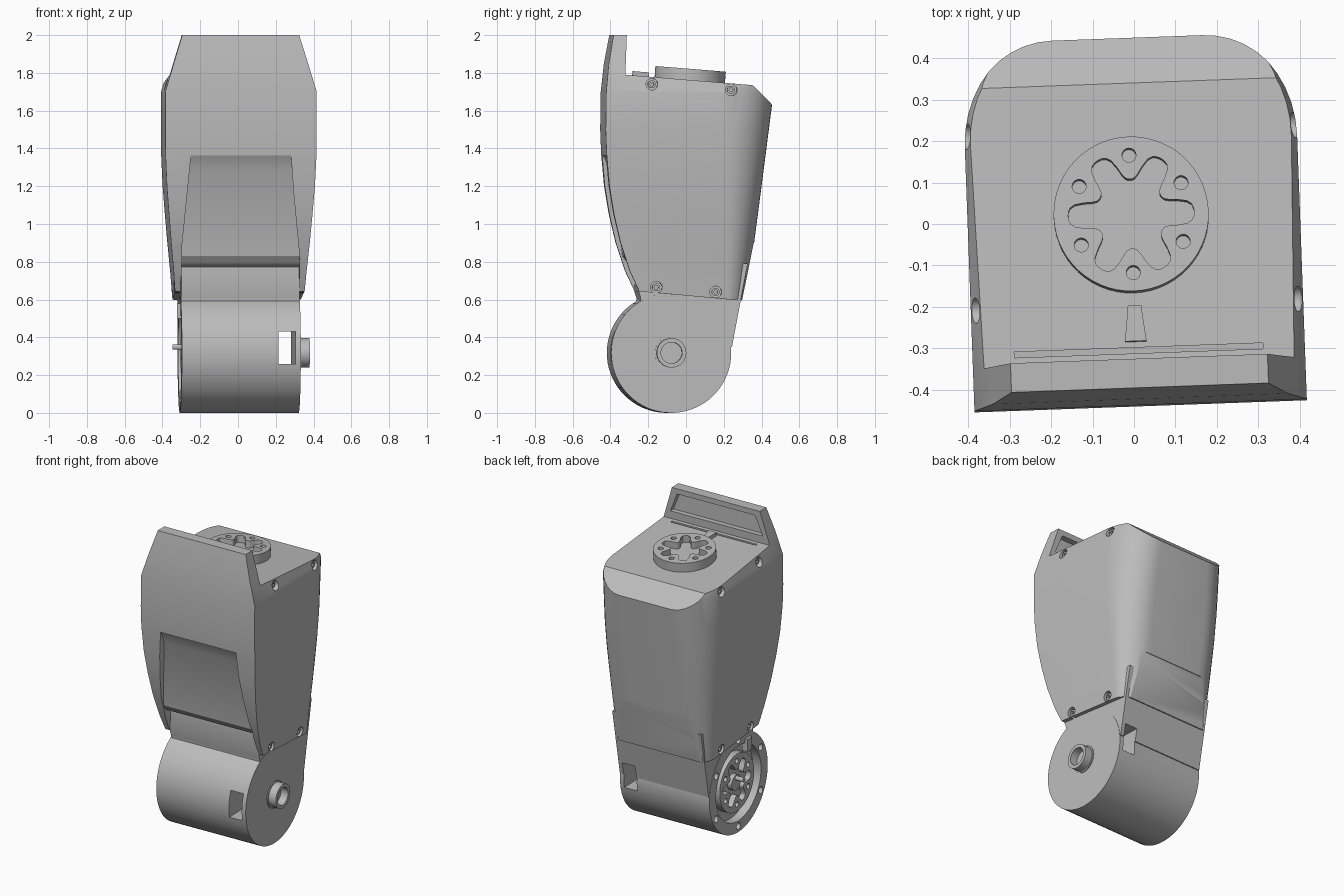
import bpy, bmesh, math
from math import sin, cos, pi, radians
from mathutils import Matrix, Vector

old = bpy.data.objects.get("Cube")
if old:
    bpy.data.objects.remove(old, do_unlink=True)

grey = bpy.data.materials.new("light_grey")
grey.use_nodes = True
grey.diffuse_color = (0.5, 0.5, 0.5, 1)
grey.node_tree.nodes["Principled BSDF"].inputs["Base Color"].default_value = (0.5, 0.5, 0.5, 1)

# Frames that map profile (u, v) and depth w into the model
SIDE = Matrix(((0, 0, 1, 0), (1, 0, 0, 0), (0, 1, 0, 0), (0, 0, 0, 1)))
SIDE_R = Matrix(((0, 0, -1, 0), (-1, 0, 0, 0), (0, 1, 0, 0), (0, 0, 0, 1)))
AXLE = Vector((0, -0.09, 0.318))
YAW = radians(2.1)


def make(name, bm):
    bmesh.ops.recalc_face_normals(bm, faces=bm.faces)
    me = bpy.data.meshes.new(name)
    bm.to_mesh(me)
    bm.free()
    me.materials.append(grey)
    ob = bpy.data.objects.new(name, me)
    bpy.context.collection.objects.link(ob)
    return ob


def loft(name, rings):
    bm = bmesh.new()
    rows = [[bm.verts.new(p) for p in ring] for ring in rings]
    n = len(rows[0])
    for a, b in zip(rows, rows[1:]):
        for i in range(n):
            j = (i + 1) % n
            bm.faces.new((a[i], a[j], b[j], b[i]))
    bm.faces.new(rows[0][::-1])
    bm.faces.new(rows[-1])
    return make(name, bm)


def prism(name, pts, w0, w1, frame=SIDE):
    return loft(name, [[frame @ Vector((u, v, w)) for u, v in pts] for w in (w0, w1)])


def circle(r, cu=0, cv=0, n=40):
    return [(cu + r * cos(2 * pi * i / n), cv + r * sin(2 * pi * i / n)) for i in range(n)]


def box(u0, u1, v0, v1):
    return [(u0, v0), (u1, v0), (u1, v1), (u0, v1)]


def combine(ob, other, op="DIFFERENCE"):
    m = ob.modifiers.new("bool", "BOOLEAN")
    m.object, m.operation, m.solver = other, op, "EXACT"
    other.hide_render = True
    bpy.context.view_layer.objects.active = ob
    bpy.ops.object.modifier_apply(modifier=m.name)
    bpy.data.objects.remove(other, do_unlink=True)


# Tapered shell, lofted from sections with rounded rear corners
def section(z, hw, front):
    back = 0.315 + (z - 0.6) * 0.13
    t = (z - 0.6) / 1.03
    rx, ry = 0.16 + 0.06 * t, 0.11 + 0.14 * t
    arc = [(hw - rx + rx * cos(a), back - ry + ry * sin(a))
           for a in (pi / 2 * i / 10 for i in range(11))]
    half = [(hw, front)] + arc
    return [(x, y, z) for x, y in half] + [(-x, y, z) for x, y in reversed(half)]


levels = [(0.5, 0.33, -0.19), (0.6, 0.34, -0.24), (0.75, 0.352, -0.31), (0.9, 0.367, -0.36),
          (1.05, 0.38, -0.395), (1.2, 0.392, -0.42), (1.37, 0.4, -0.435), (1.5, 0.401, -0.44),
          (1.7, 0.401, -0.437), (1.85, 0.356, -0.422), (2.0, 0.31, -0.395)]
shell = loft("body_shell", [section(*s) for s in levels])

# Trim the deck, rear bevel, underside and flat lower back
for pts in ([(-0.32, 2.1), (-0.335, 1.79), (0.34, 1.735), (0.45, 1.63), (0.7, 1.39), (0.7, 2.1)],
            [(-0.7, 0.683), (0.7, 0.557), (0.7, 0.3), (-0.7, 0.3)],
            [(0.35, 0.9), (0.225, 0.3), (0.7, 0.3), (0.7, 0.9)]):
    combine(shell, prism("trim", pts, -1, 1))

# Front window with a sloping inner panel
window = prism("window", [(-0.6, 1.363), (-0.43, 1.363), (-0.385, 1.28), (-0.325, 0.83),
                          (-0.295, 0.79), (-0.24, 0.765), (-0.22, 0.5), (-0.6, 0.5)], -1, 1)
for v in window.data.vertices:
    v.co.x *= 0.265 + 0.05 * min(1, (1.363 - v.co.z) / 0.53)
combine(shell, window)

# Shallow pocket behind the top shield
pocket = prism("pocket", box(-0.365, -0.2, 1.84, 1.965), -1, 1)
for v in pocket.data.vertices:
    v.co.x *= 0.275 if v.co.z > 1.9 else 0.325
combine(shell, pocket)
combine(shell, prism("deck_groove", box(-0.312, -0.298, 1.765, 1.82), -0.3, 0.3))

# Screw holes and socket screws on both sides
SCREWS = [(-0.195, 1.74, 0.385), (0.225, 1.71, 0.392), (-0.17, 0.665, 0.344), (0.145, 0.64, 0.342)]
for frame, s in ((SIDE, 1), (SIDE_R, -1)):
    for y, z, x in SCREWS:
        combine(shell, prism("screw_hole", circle(0.031, s * y, z, 20), x - 0.035, x + 0.1, frame))
        screw = prism("screw", circle(0.021, s * y, z, 20), x - 0.05, x - 0.01, frame)
        combine(screw, prism("socket", circle(0.011, s * y, z, 6), x - 0.025, x + 0.1, frame))

# Drum housing and neck
cy, cz = AXLE.y, AXLE.z
drum = prism("drum", circle(0.318, cy, cz, 72), -0.312, 0.318)
neck = prism("neck", [(-0.25, 0.57), (-0.252, 0.61), (-0.262, 0.64), (-0.255, 0.79),
                      (0.315, 0.79), (0.232, 0.35), (0, 0.3)], -0.31, 0.316)
combine(drum, neck, "UNION")
combine(drum, prism("slot", box(-0.6, 0.6, 0.26, 0.43), 0.2, 0.29))
combine(drum, prism("recess", circle(0.245, cy, cz, 48), -0.4, -0.255))
for k in range(6):
    a = radians(60 * k + 30)
    combine(drum, prism("rim_hole", circle(0.022, cy + 0.28 * cos(a), cz + 0.28 * sin(a), 16),
                        -0.4, -0.27))


# Servo horn: disc with a star opening and six holes
def horn(name, frame, height, depth):
    ob = prism(name, circle(0.187, n=56), -0.01, height, frame)
    star = []
    for i in range(96):
        a = 2 * pi * i / 96
        r = 0.118 + 0.034 * math.tanh(1.6 * cos(6 * a)) / math.tanh(1.6)
        star.append((r * cos(a), r * sin(a)))
    combine(ob, prism("star", star, height - depth, height + 0.1, frame))
    for k in range(6):
        a = radians(60 * k + 30)
        combine(ob, prism("hole", circle(0.017, 0.142 * cos(a), 0.142 * sin(a), 16),
                          height - depth, height + 0.1, frame))


deck = Matrix.Translation((-0.006, 0.02, 1.761)) @ Matrix.Rotation(radians(-4.6), 4, "X")
horn("top_horn", deck, 0.06, 0.045)
prism("deck_tab", [(-0.026, -0.305), (0.026, -0.305), (0.016, -0.218), (-0.016, -0.218)],
      -0.01, 0.024, deck)
side_frame = Matrix.Translation((-0.256, cy, cz)) @ SIDE_R
horn("side_horn", side_frame, 0.045, 0.035)
hub = prism("side_hub", circle(0.05, n=28), 0, 0.04, side_frame)
prism("side_pin", circle(0.014, 0, 0.03, 14), 0, 0.095, side_frame)
prism("side_tab", box(-0.21, -0.16, 0.5, 0.58), -0.33, -0.29)

# Axle boss on the left side
boss = prism("axle_boss", circle(0.078, cy, cz), 0.3, 0.375)
combine(boss, prism("bore", circle(0.056, cy, cz), 0.325, 0.5))
prism("boss_collar", circle(0.087, cy, cz), 0.3, 0.324)

# Shade and turn the whole assembly slightly
bpy.ops.object.select_all(action="DESELECT")
parts = [o for o in bpy.context.scene.objects if o.type == "MESH" and grey.name in o.data.materials]
for ob in parts:
    ob.rotation_euler.z = YAW
    ob.select_set(True)
bpy.context.view_layer.objects.active = shell
bpy.ops.object.shade_smooth_by_angle(angle=radians(25))
